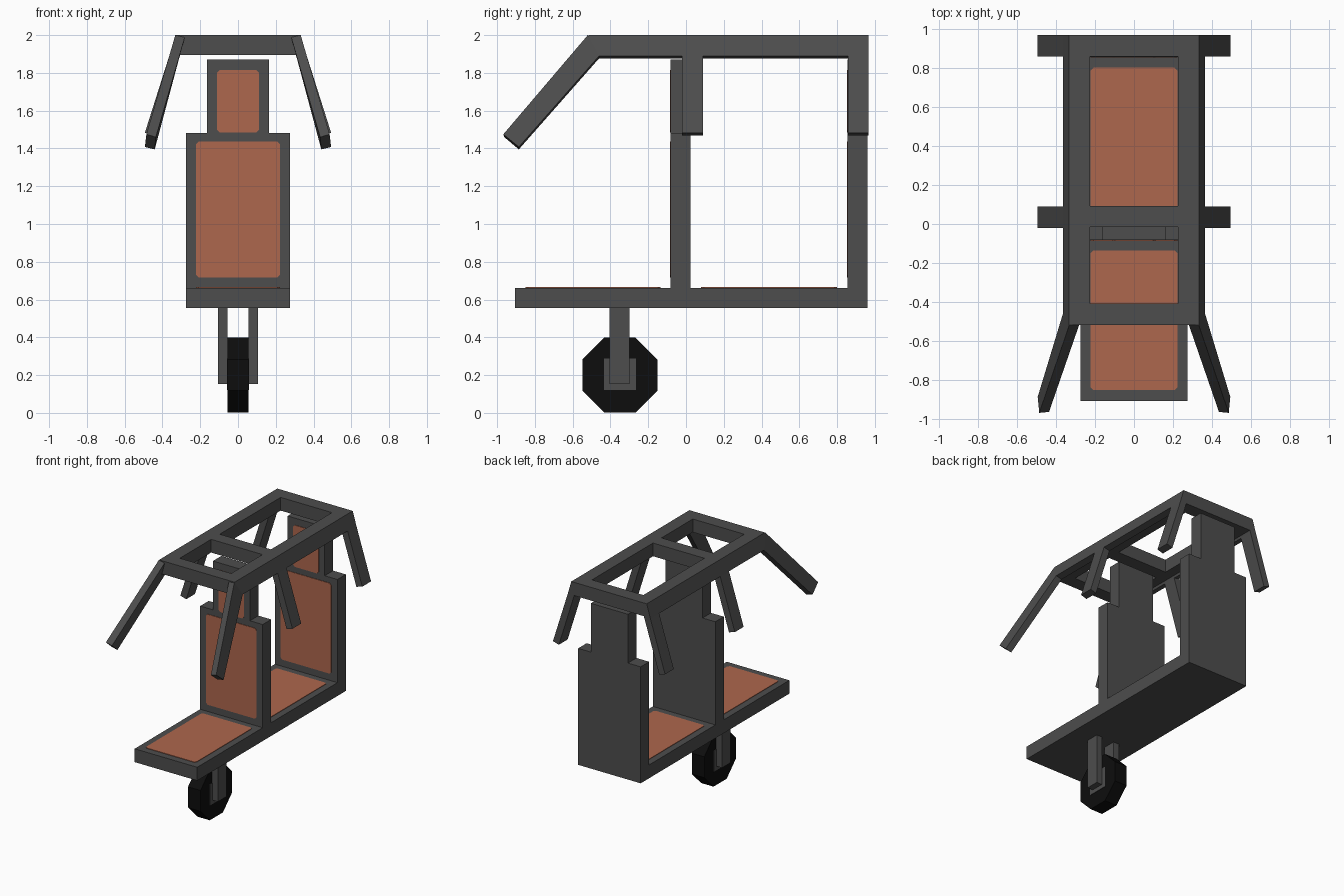
import bpy, math
from mathutils import Vector

if "Cube" in bpy.data.objects:
    bpy.data.objects.remove(bpy.data.objects["Cube"])


def material(name, rgb):
    m = bpy.data.materials.new(name)
    m.diffuse_color = (*rgb, 1)
    m.use_nodes = True
    m.node_tree.nodes["Principled BSDF"].inputs["Base Color"].default_value = m.diffuse_color
    return m


GREY = material("dark grey frame", (0.075, 0.075, 0.075))
ORANGE = material("terracotta cushion", (0.42, 0.135, 0.075))
BLACK = material("black rubber", (0.004, 0.004, 0.004))


def loft(name, start, end, mat):
    """Solid between two matching outlines."""
    n = len(start)
    faces = [tuple(range(n)), tuple(range(2 * n - 1, n - 1, -1))]
    faces += [(i, i + n, (i + 1) % n + n, (i + 1) % n) for i in range(n)]
    me = bpy.data.meshes.new(name)
    me.from_pydata([Vector(p) for p in start + end], [], faces)
    # turn the shell outwards if the outline ran the other way round
    centre = sum((v.co for v in me.vertices), Vector()) / (2 * n)
    if (me.polygons[0].center - centre).dot(me.polygons[0].normal) < 0:
        me.flip_normals()
    me.materials.append(mat)
    ob = bpy.data.objects.new(name, me)
    bpy.context.collection.objects.link(ob)
    return ob


def box(name, x, y, z, mat=GREY):
    ring = [(x[0], y[0]), (x[1], y[0]), (x[1], y[1]), (x[0], y[1])]
    return loft(name, [(a, b, z[0]) for a, b in ring],
                [(a, b, z[1]) for a, b in ring], mat)


def rounded(w, lo, hi, c=0.014):
    """Rectangle outline with clipped corners."""
    return [(-w + c, lo), (w - c, lo), (w, lo + c), (w, hi - c),
            (w - c, hi), (-w + c, hi), (-w, hi - c), (-w, lo + c)]


T = 0.004  # cushion plate thickness

# Base and seat cushions
box("base", (-0.275, 0.275), (-0.905, 0.962), (0.556, 0.662))
for name, lo, hi in (("front", -0.85, -0.135), ("rear", 0.08, 0.80)):
    ring = rounded(0.222, lo, hi)
    loft(name + "_seat_cushion", [(x, y, 0.66) for x, y in ring],
         [(x, y, 0.662 + T) for x, y in ring], ORANGE)

# Backrests and headrests with their cushions
for name, y in (("front", -0.082), ("rear", 0.856)):
    box(name + "_backrest", (-0.275, 0.275), (y, y + 0.106), (0.662, 1.482))
    box(name + "_headrest", (-0.163, 0.163), (y, y + 0.106), (1.482, 1.87))
    for part, w, lo, hi in (("back", 0.222, 0.717, 1.436),
                            ("head", 0.111, 1.484, 1.815)):
        ring = rounded(w, lo, hi)
        loft(f"{name}_{part}_cushion", [(x, y - T, z) for x, z in ring],
             [(x, y + 0.002, z) for x, z in ring], ORANGE)

# Roof cross bars
for name, y0, y1 in (("front", -0.517, -0.408), ("middle", -0.015, 0.092),
                     ("rear", 0.858, 0.967)):
    box(name + "_roof_bar", (-0.226, 0.226), (y0, y1), (1.895, 2.0))

# Roof rails and hanging legs, mirrored on both sides
RAIL = [(0.226, 2.0), (0.332, 2.0), (0.364, 1.89),
        (0.312, 1.877), (0.306, 1.895), (0.226, 1.895)]
for side, s in (("left", -1), ("right", 1)):
    loft(side + "_roof_rail", [(s * x, -0.517, z) for x, z in RAIL],
         [(s * x, 0.967, z) for x, z in RAIL], GREY)
    leg = [(0.364, 1.89), (0.312, 1.877), (0.441, 1.468), (0.493, 1.483)]
    for name, y0, y1 in (("middle", -0.02, 0.09), ("rear", 0.857, 0.967)):
        loft(f"{side}_{name}_leg", [(s * x, y0, z) for x, z in leg],
             [(s * x, y1, z) for x, z in leg], GREY)
    top = [(0.332, -0.52, 2.0), (0.282, -0.52, 1.988),
           (0.312, -0.46, 1.877), (0.364, -0.46, 1.89)]
    foot = [(0.485, -0.967, 1.475), (0.435, -0.962, 1.46),
            (0.441, -0.885, 1.395), (0.493, -0.885, 1.408)]
    loft(side + "_front_leg", [(s * x, y, z) for x, y, z in top],
         [(s * x, y, z) for x, y, z in foot], GREY)

    # Wheel fork
    box(side + "_fork", sorted((s * 0.055, s * 0.107)), (-0.405, -0.30), (0.152, 0.556))

# Eight-sided tyre with a square hub
R = 0.199 / math.cos(math.pi / 8)
ring = [(-0.35 + R * math.cos(a), 0.2 + R * math.sin(a))
        for a in (math.pi / 8 + i * math.pi / 4 for i in range(8))]
loft("tyre", [(-0.055, y, z) for y, z in ring], [(0.055, y, z) for y, z in ring], BLACK)
box("hub", (-0.058, 0.058), (-0.434, -0.266), (0.12, 0.288))
